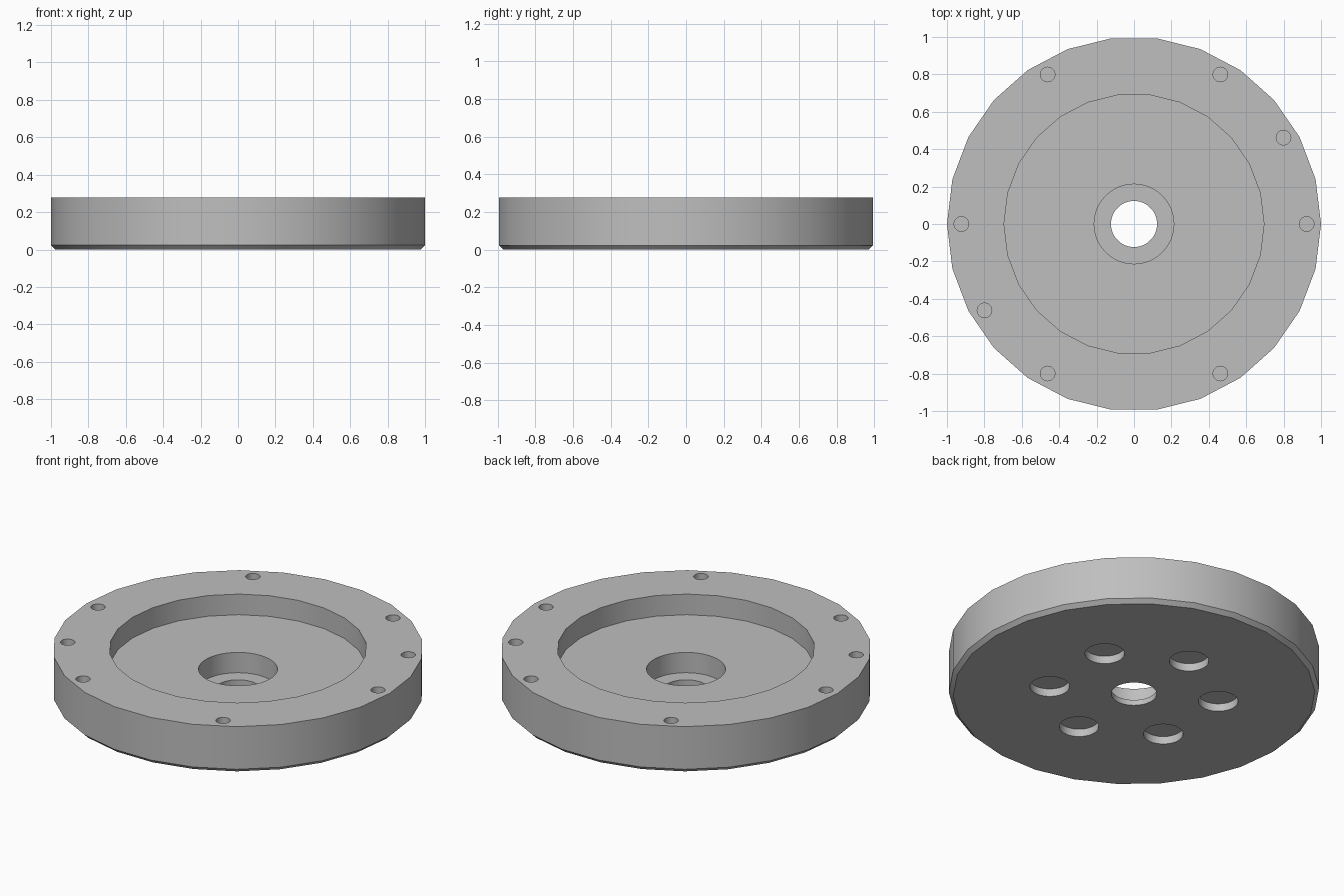
import bpy
import bmesh
from math import radians, cos, sin

if "Cube" in bpy.data.objects:
    bpy.data.objects.remove(bpy.data.objects["Cube"], do_unlink=True)

HEIGHT = 0.277
CHAMFER = 0.023
RECESS_FLOOR = 0.154
BORE_FLOOR = 0.033
OVER = 0.1  # cutter overshoot past open surfaces

# Single plain metal colour
metal = bpy.data.materials.new("grey_metal")
metal.use_nodes = True
grey = (0.52, 0.52, 0.52, 1)
metal.diffuse_color = grey
metal.node_tree.nodes["Principled BSDF"].inputs["Base Color"].default_value = grey


def add_disc(bm, radius, z0, z1, sides, x=0, y=0):
    """Closed upright cylinder between two heights, first corner on +x."""
    rings = []
    for z in (z0, z1):
        rings.append([bm.verts.new((x + radius * cos(radians(360 * i / sides)),
                                    y + radius * sin(radians(360 * i / sides)), z))
                      for i in range(sides)])
    low, high = rings
    bm.faces.new(low[::-1])
    bm.faces.new(high)
    for i in range(sides):
        j = (i + 1) % sides
        bm.faces.new((low[i], low[j], high[j], high[i]))
    return low


def make_object(name, bm):
    mesh = bpy.data.meshes.new(name)
    bm.to_mesh(mesh)
    bm.free()
    mesh.materials.append(metal)
    obj = bpy.data.objects.new(name, mesh)
    bpy.context.collection.objects.link(obj)
    return obj


def hole_ring(name, angles, distance, radius, z0, z1):
    """Set of separate round cutters on one bolt circle."""
    bm = bmesh.new()
    for angle in angles:
        a = radians(angle)
        add_disc(bm, radius, z0, z1, 32, distance * cos(a), distance * sin(a))
    return make_object(name, bm)


# Coarse round body with a chamfered lower edge
bm = bmesh.new()
bottom = add_disc(bm, 1.0, 0, HEIGHT, 26)
rim = [e for e in bm.edges if all(v in bottom for v in e.verts)]
bmesh.ops.bevel(bm, geom=rim, offset=CHAMFER, segments=1, affect='EDGES')
flange = make_object("flange_body", bm)

# Recess, counterbore, through hole and the two bolt circles
top = HEIGHT + OVER
cutters = []
for name, radius, floor, sides in (("recess_cutter", 0.695, RECESS_FLOOR, 26),
                                   ("counterbore_cutter", 0.213, BORE_FLOOR, 48),
                                   ("through_hole_cutter", 0.123, -OVER, 48)):
    bm = bmesh.new()
    add_disc(bm, radius, floor, top, sides)
    cutters.append(make_object(name, bm))
cutters.append(hole_ring("rim_hole_cutter", (0, 30, 60, 120, 180, 210, 240, 300),
                         0.923, 0.039, HEIGHT - 0.15, top))
cutters.append(hole_ring("underside_hole_cutter", range(30, 390, 60),
                         0.462, 0.107, -OVER, 0.046))

bpy.context.view_layer.objects.active = flange
for cutter in cutters:
    mod = flange.modifiers.new(cutter.name, 'BOOLEAN')
    mod.operation = 'DIFFERENCE'
    mod.solver = 'EXACT'
    mod.object = cutter
    bpy.ops.object.modifier_apply(modifier=mod.name)
    bpy.data.objects.remove(cutter, do_unlink=True)

# Smooth round walls, crisp edges
bpy.ops.object.select_all(action='DESELECT')
flange.select_set(True)
bpy.ops.object.shade_smooth_by_angle(angle=radians(30))
